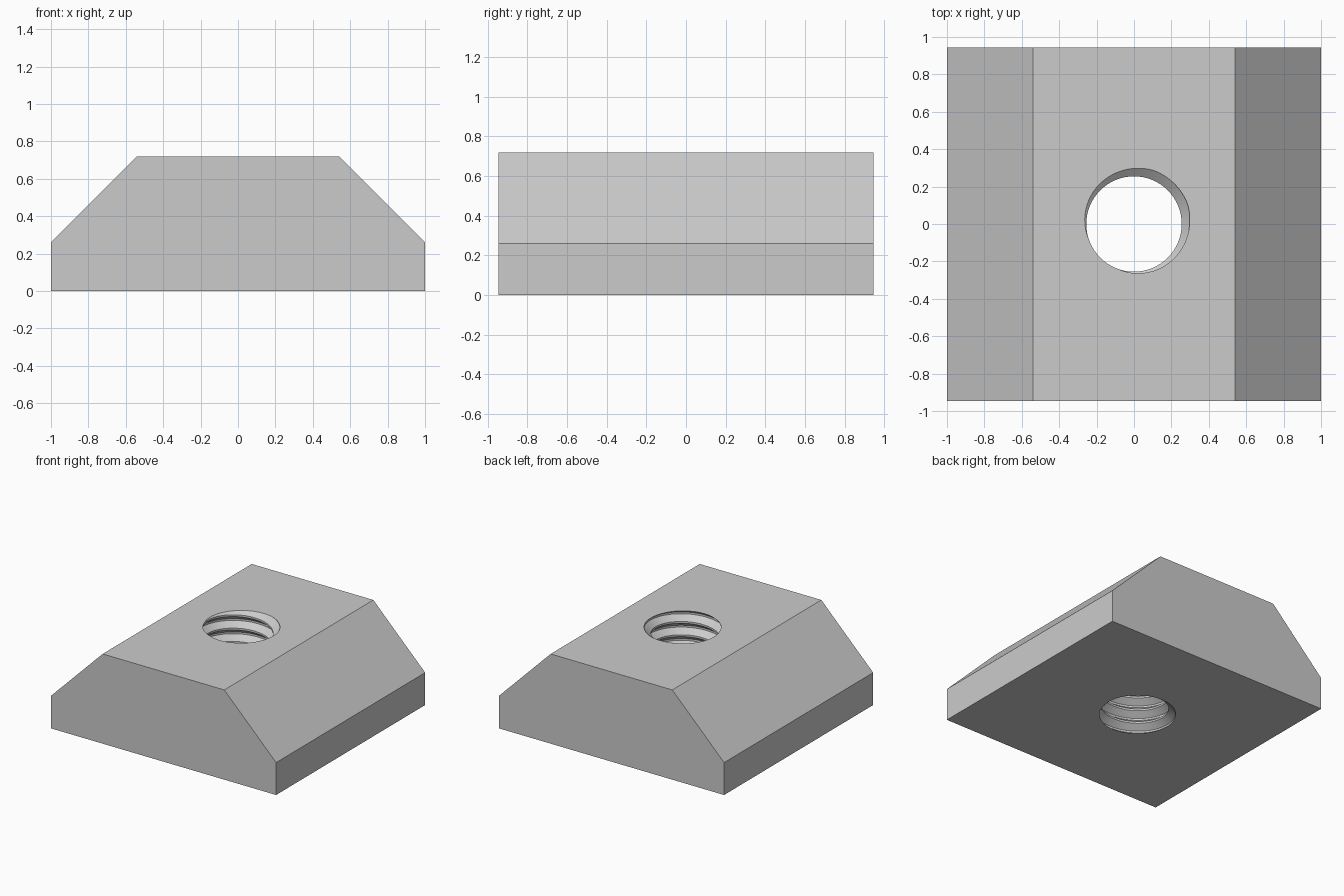
import bpy, bmesh, math

cube = bpy.data.objects.get("Cube")
if cube:
    bpy.data.objects.remove(cube, do_unlink=True)

HEIGHT, DEPTH = 0.72, 0.945
MINOR, MAJOR, PITCH = 0.255, 0.305, 0.107
STEPS = 64

grey = bpy.data.materials.new("plain grey metal")
grey.use_nodes = True
colour = (0.6, 0.6, 0.6, 1)
grey.diffuse_color = colour
grey.node_tree.nodes["Principled BSDF"].inputs["Base Color"].default_value = colour


def make_object(name, bm):
    bmesh.ops.recalc_face_normals(bm, faces=bm.faces)
    mesh = bpy.data.meshes.new(name)
    bm.to_mesh(mesh)
    bm.free()
    mesh.materials.append(grey)
    obj = bpy.data.objects.new(name, mesh)
    bpy.context.collection.objects.link(obj)
    return obj


# Block: half profile mirrored across x, extruded front to back
half = [(1, 0), (1, 0.26), (0.54, HEIGHT)]
outline = half + [(-x, z) for x, z in reversed(half)]
bm = bmesh.new()
face = bm.faces.new([bm.verts.new((x, -DEPTH, z)) for x, z in outline])
ext = bmesh.ops.extrude_face_region(bm, geom=[face])
bmesh.ops.translate(bm, vec=(0, 2 * DEPTH, 0),
                    verts=[v for v in ext["geom"] if isinstance(v, bmesh.types.BMVert)])
block = make_object("slot_nut_block", bm)

# Thread cutter: a helical strip whose upper edge joins the next turn
profile = [(MINOR, 0), (MINOR, 0.14), (MAJOR, 0.5), (MAJOR, 0.64)]  # radius, share of pitch
turns = math.ceil(HEIGHT / PITCH) + 4
last = turns * STEPS
root_angle = math.radians(45)
start = HEIGHT - PITCH * (turns - 2 + 0.57 + root_angle / math.tau)
bm = bmesh.new()
grid = []
for i in range(last + 1):
    a = math.tau * i / STEPS
    grid.append([bm.verts.new((r * math.cos(a), r * math.sin(a),
                               start + PITCH * (i / STEPS + share)))
                 for r, share in profile])


def column(i):
    return grid[i] + [grid[i + STEPS][0]]


for i in range(last - STEPS):
    a, b = column(i), column(i + 1)
    for p in range(len(profile)):
        bm.faces.new((a[p], b[p], b[p + 1], a[p + 1]))

# Close both ends of the cutter beyond the block
end = last - STEPS
for first, z in ((0, start - 1), (end, start + PITCH * turns + 1)):
    loop = [grid[i][0] for i in range(first, first + STEPS + 1)]
    loop += list(reversed(grid[first][1:]))
    tip = bm.verts.new((0, 0, z))
    for v, w in zip(loop, loop[1:] + loop[:1]):
        bm.faces.new((v, w, tip))
bmesh.ops.delete(bm, geom=[v for v in bm.verts if not v.link_faces], context="VERTS")
cutter = make_object("thread_cutter", bm)
cutter.hide_render = True

# Cut the threaded hole
cut = block.modifiers.new("threaded hole", "BOOLEAN")
cut.operation = "DIFFERENCE"
cut.solver = "EXACT"
cut.object = cutter
bpy.context.view_layer.objects.active = block
block.select_set(True)
bpy.ops.object.modifier_apply(modifier=cut.name)
bpy.data.objects.remove(cutter, do_unlink=True)
bpy.ops.object.shade_smooth_by_angle(angle=math.radians(25))
